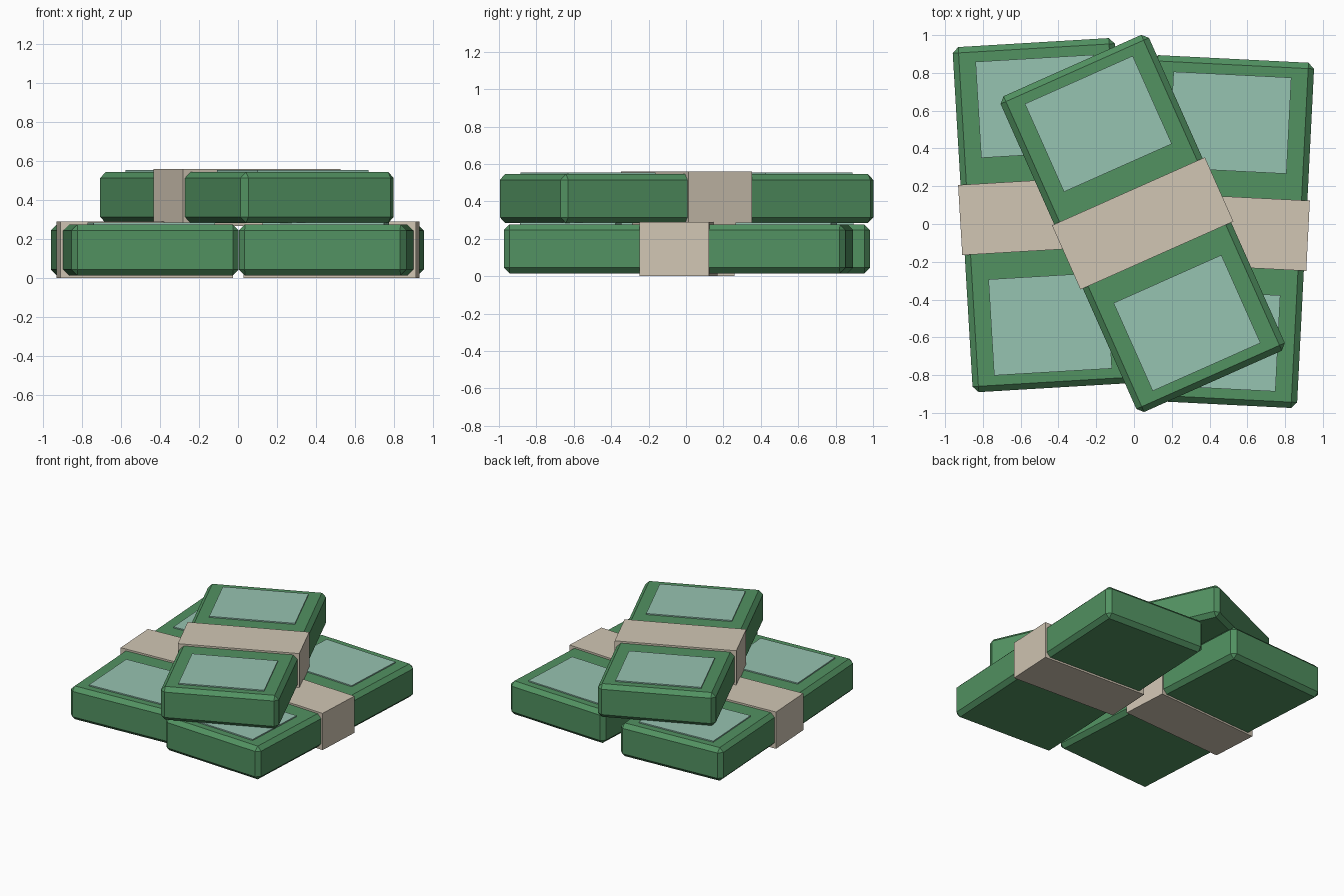
import bpy, bmesh, math
from mathutils import Matrix

if "Cube" in bpy.data.objects:
    bpy.data.objects.remove(bpy.data.objects["Cube"])


def material(name, rgb):
    m = bpy.data.materials.new(name)
    m.diffuse_color = (*rgb, 1)
    m.use_nodes = True
    m.node_tree.nodes["Principled BSDF"].inputs["Base Color"].default_value = m.diffuse_color
    return m


GREEN = material("note green", (0.084, 0.287, 0.120))
PALE = material("pale print green", (0.305, 0.546, 0.440))
PAPER = material("paper band beige", (0.638, 0.565, 0.456))


def box(name, size, local, place, mat, bevel=0.0):
    """Box of given size at a local position, placed by the bundle matrix."""
    bm = bmesh.new()
    bmesh.ops.create_cube(bm, size=1, matrix=Matrix.Diagonal((*size, 1)))
    if bevel:
        bmesh.ops.bevel(bm, geom=bm.edges[:], offset=bevel, segments=1,
                        profile=0.5, affect='EDGES')
    mesh = bpy.data.meshes.new(name)
    bm.to_mesh(mesh)
    bm.free()
    mesh.materials.append(mat)
    ob = bpy.data.objects.new(name, mesh)
    bpy.context.collection.objects.link(ob)
    ob.matrix_world = place @ Matrix.Translation(local)
    return ob


def bundle(name, x, y, z, degrees):
    place = Matrix.Translation((x, y, z)) @ Matrix.Rotation(math.radians(degrees), 4, 'Z')
    # chamfered stack of notes
    box(name + "_notes", (0.86, 1.83, 0.262), (0, 0, 0), place, GREEN, 0.031)
    # paper band wrapped round the middle
    box(name + "_band", (0.886, 0.372, 0.29), (0, 0, 0), place, PAPER)
    # printed panels on the top face
    for side, sy in (("front", -1), ("back", 1)):
        box(f"{name}_{side}_panel", (0.625, 0.51, 0.009), (0, sy * 0.577, 0.1355), place, PALE)


bundle("left_bundle", -0.478, 0.047, 0.146, 3.4)
bundle("right_bundle", 0.479, -0.04, 0.146, -2.9)
bundle("top_bundle", 0.046, 0.003, 0.415, 24)
